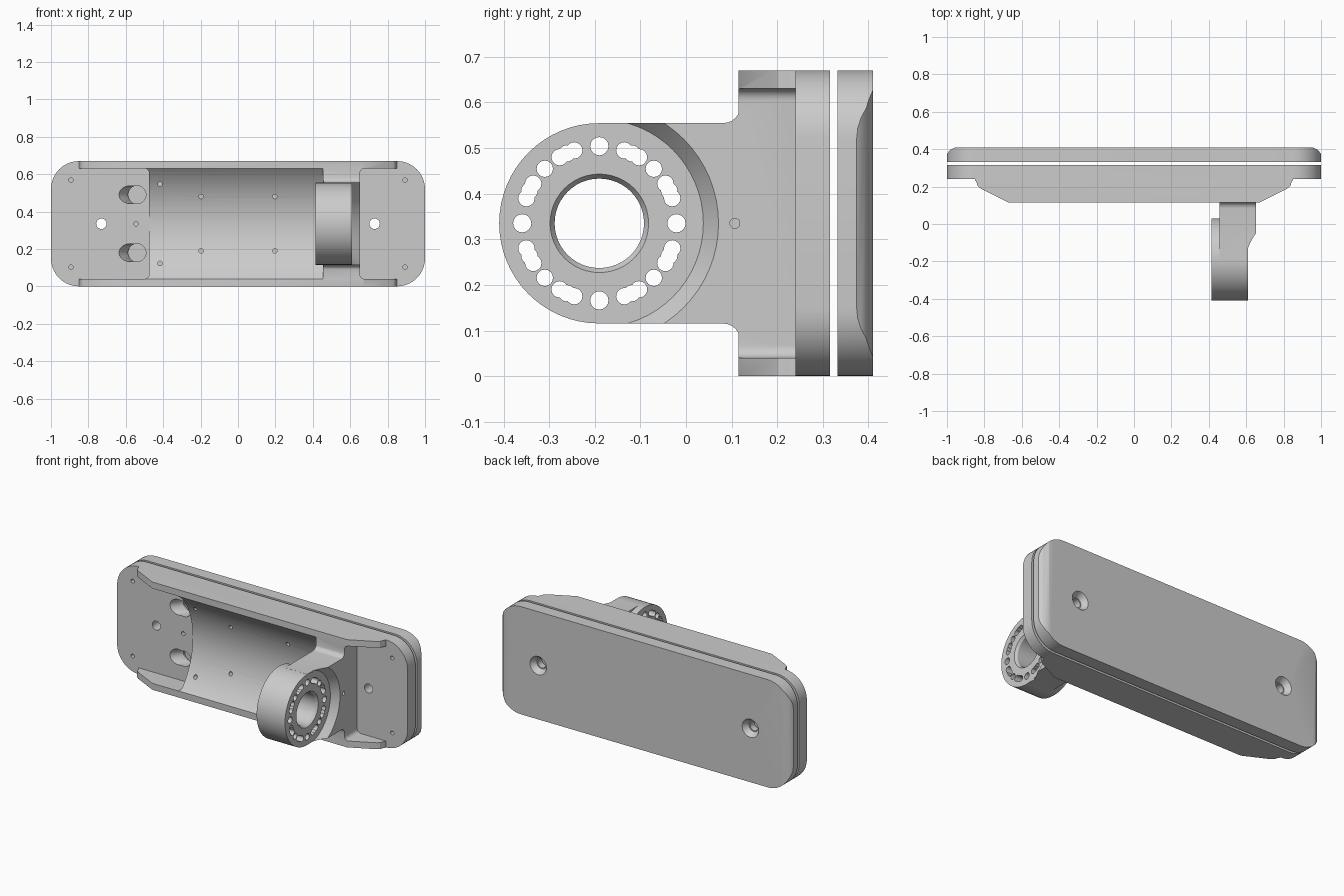
import bpy, bmesh, math
from mathutils import Vector

if "Cube" in bpy.data.objects:
    bpy.data.objects.remove(bpy.data.objects["Cube"])

ZC = 0.335            # mid height
RY = -0.19            # ring axis y


def finish(name, bm):
    bm.normal_update()
    bmesh.ops.recalc_face_normals(bm, faces=bm.faces)
    if bm.calc_volume(signed=True) < 0:
        bmesh.ops.reverse_faces(bm, faces=bm.faces)
    me = bpy.data.meshes.new(name)
    bm.to_mesh(me)
    bm.free()
    ob = bpy.data.objects.new(name, me)
    bpy.context.collection.objects.link(ob)
    return ob


def prism(name, pts, axis, a, b):
    """Extrude a 2D profile along an axis from a to b."""
    put = {'x': lambda p, t: (t, p[0], p[1]),
           'y': lambda p, t: (p[0], t, p[1]),
           'z': lambda p, t: (p[0], p[1], t)}[axis]
    bm = bmesh.new()
    lo = [bm.verts.new(put(p, a)) for p in pts]
    hi = [bm.verts.new(put(p, b)) for p in pts]
    bm.faces.new(lo)
    bm.faces.new(hi)
    n = len(pts)
    for i in range(n):
        bm.faces.new((lo[i], lo[(i + 1) % n], hi[(i + 1) % n], hi[i]))
    return finish(name, bm)


def arc(cx, cy, r, a0, a1, n=8):
    return [(cx + r * math.cos(math.radians(a0 + (a1 - a0) * i / n)),
             cy + r * math.sin(math.radians(a0 + (a1 - a0) * i / n))) for i in range(n + 1)]


def rounded(x0, x1, z0, z1, r, n=8):
    return (arc(x1 - r, z1 - r, r, 0, 90, n) + arc(x0 + r, z1 - r, r, 90, 180, n)
            + arc(x0 + r, z0 + r, r, 180, 270, n) + arc(x1 - r, z0 + r, r, 270, 360, n))


def rod(p0, p1, r0, r1=None, n=24):
    """Cylinder or cone between two points."""
    p0, p1 = Vector(p0), Vector(p1)
    d = p1 - p0
    bm = bmesh.new()
    bmesh.ops.create_cone(bm, cap_ends=True, segments=n, radius1=r0,
                          radius2=r0 if r1 is None else r1, depth=d.length)
    m = d.to_track_quat('Z', 'Y').to_matrix().to_4x4()
    m.translation = (p0 + p1) / 2
    bm.transform(m)
    return finish("rod", bm)


def boolean(ob, tools, op='DIFFERENCE'):
    for t in tools:
        mod = ob.modifiers.new("bool", 'BOOLEAN')
        mod.operation, mod.solver, mod.object = op, 'EXACT', t
        bpy.context.view_layer.objects.active = ob
        bpy.ops.object.modifier_apply(modifier=mod.name)
        bpy.data.objects.remove(t, do_unlink=True)


def smooth(ob):
    bpy.ops.object.select_all(action='DESELECT')
    ob.select_set(True)
    bpy.context.view_layer.objects.active = ob
    bpy.ops.object.shade_smooth_by_angle(angle=math.radians(30))


outline = rounded(-1, 1, 0, 0.67, 0.15, 10)

# Back cover: rounded slab with softened ends and two countersunk holes
cover = prism("back_cover", outline, 'y', 0.332, 0.41)
side = [(1.1, 0.3), (1.1, 0.372), (1.0, 0.374), (0.984, 0.395), (0.955, 0.41), (0.95, 0.45)]
ends = side + [(-x, y) for x, y in reversed(side)]
boolean(cover, [prism("ends", ends, 'z', -0.1, 0.8)], 'INTERSECT')
for s in (-1, 1):
    boolean(cover, [rod((s * 0.73, 0.3, ZC), (s * 0.73, 0.45, ZC), 0.028),
                    rod((s * 0.73, 0.375, ZC), (s * 0.73, 0.415, ZC), 0.034, 0.06)])

# Raised hull: tapered walls, end pockets and a round trough
half = [(0.67, 0.115), (0.82, 0.19), (0.836, 0.203), (0.842, 0.222), (0.85, 0.236), (0.85, 0.26)]
base = prism("mount_base", half + [(-x, y) for x, y in reversed(half)], 'z', 0, 0.67)
boolean(base, [prism("pocket_l", rounded(-1.2, -0.475, 0.04, 0.63, 0.025, 5), 'y', 0, 0.3),
               prism("pocket_r", rounded(0.652, 1.2, 0.04, 0.63, 0.025, 5), 'y', 0, 0.3),
               rod((-0.6, RY, ZC), (0.455, RY, ZC), 0.424, n=96)])

# Full plate behind the hull
plate = prism("plate", outline, 'y', 0.24, 0.316)
boolean(base, [plate], 'UNION')

# Side arm with filleted root, scooped around the ring face
top = [(-0.19, 0.555)] + arc(0.083, 0.59, 0.035, -90, 0, 6) + [(0.118, 0.62), (0.25, 0.62)]
arm = prism("arm", top + [(y, 0.67 - z) for y, z in reversed(top)], 'x', 0.456, 0.652)
boolean(arm, [rod((0.609, RY, ZC), (0.689, RY, ZC), 0.228, 0.29, 64)])
ring = rod((0.415, RY, ZC), (0.61, RY, ZC), 0.2195, n=64)
boolean(arm, [ring], 'UNION')
boolean(base, [arm], 'UNION')

# Ring bore with chamfered mouth
boolean(base, [rod((0.3, RY, ZC), (0.8, RY, ZC), 0.098, n=48),
               rod((0.592, RY, ZC), (0.622, RY, ZC), 0.096, 0.116, 48)])

# Bolt circle: eight round holes and eight three-lobed slots
for q in range(4):
    for a in (0, 19, 25, 31, 45, 59, 65, 71):
        t = math.radians(q * 90 + a)
        y, z = RY + 0.169 * math.cos(t), ZC + 0.169 * math.sin(t)
        r = 0.02 if a == 0 else 0.018
        boolean(base, [rod((0.35, y, z), (0.7, y, z), r, n=16)])

# Screw holes through the base and one in the arm side
small = [(s * x, ZC + k * dz) for s in (-1, 1) for k in (-1, 1) for x, dz in ((0.893, 0.233), (0.197, 0.145))]
small += [(-0.545, ZC), (-0.417, ZC + 0.212), (-0.417, ZC - 0.212)]
for x, z in small:
    boolean(base, [rod((x, 0.1, z), (x, 0.306, z), 0.012, n=14)])
for s in (-1, 1):
    boolean(base, [rod((s * 0.73, 0.1, ZC), (s * 0.73, 0.4, ZC), 0.028)])
boolean(base, [rod((0.56, 0.107, ZC), (0.75, 0.107, ZC), 0.011, n=14)])

# Two cable holes with slanted lead-ins
for k in (-1, 1):
    z = ZC + k * 0.155
    boolean(base, [rod((-0.54, 0.2, z), (-0.54, 0.4, z), 0.048, n=32),
                   rod((-0.535, 0.295, z), (-0.67, 0.115, z), 0.048, n=32)])

for ob in (cover, base):
    smooth(ob)
